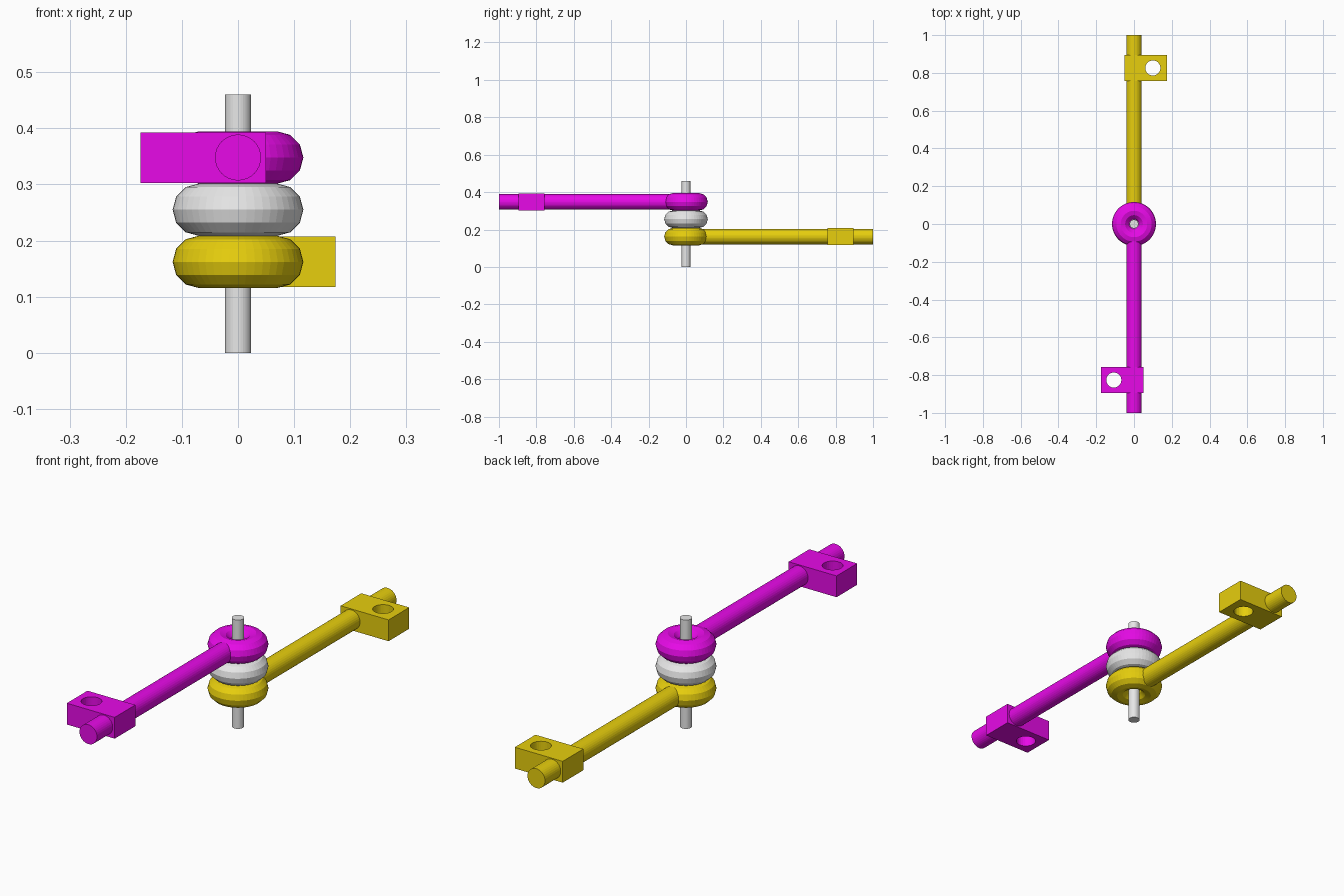
import bpy, math

if "Cube" in bpy.data.objects:
    bpy.data.objects.remove(bpy.data.objects["Cube"])

def material(name, rgb):
    m = bpy.data.materials.new(name)
    m.diffuse_color = (*rgb, 1)
    m.use_nodes = True
    m.node_tree.nodes["Principled BSDF"].inputs["Base Color"].default_value = m.diffuse_color
    return m

MAGENTA = material("magenta", (0.8, 0.003, 0.8))
YELLOW = material("yellow", (0.8, 0.62, 0.004))
GREY = material("light grey", (0.8, 0.8, 0.8))

def finish(name, mat):
    ob = bpy.context.object
    ob.name = name
    ob.data.materials.append(mat)
    return ob

def ring(name, z, mat):
    bpy.ops.mesh.primitive_torus_add(major_segments=48, minor_segments=12,
                                     major_radius=0.07, minor_radius=0.0465,
                                     location=(0, 0, z))
    return finish(name, mat)

def cylinder(name, r, depth, loc, mat, rot=(0, 0, 0)):
    bpy.ops.mesh.primitive_cylinder_add(vertices=32, radius=r, depth=depth,
                                        location=loc, rotation=rot)
    return finish(name, mat)

def arm(name, z, side, hole_x, mat):
    # eye ring around the pin and the round bar
    ring(name + "_eye", z, mat)
    cylinder(name + "_bar", 0.041, 0.925, (0, side * 0.5375, z), mat,
             (math.pi / 2, 0, 0))
    # lug block near the tip with a vertical through hole
    bpy.ops.mesh.primitive_cube_add(size=1, location=(side * 0.062, side * 0.826, z))
    lug = finish(name + "_lug", mat)
    lug.scale = (0.224, 0.138, 0.09)
    bpy.ops.object.transform_apply(location=False, rotation=False, scale=True)
    cutter = cylinder("hole_cutter", 0.04, 0.3, (side * hole_x, side * 0.826, z), mat)
    cutter.hide_render = True
    mod = lug.modifiers.new("hole", "BOOLEAN")
    mod.operation = "DIFFERENCE"
    mod.solver = "EXACT"
    mod.object = cutter
    bpy.context.view_layer.objects.active = lug
    bpy.ops.object.modifier_apply(modifier="hole")
    bpy.data.objects.remove(cutter)

# central pin and spacer ring
cylinder("pin", 0.0235, 0.46, (0, 0, 0.23), GREY)
ring("spacer_ring", 0.255, GREY)

# two opposite arms
arm("lower_arm", 0.162, 1, 0.10, YELLOW)
arm("upper_arm", 0.348, -1, 0.107, MAGENTA)
